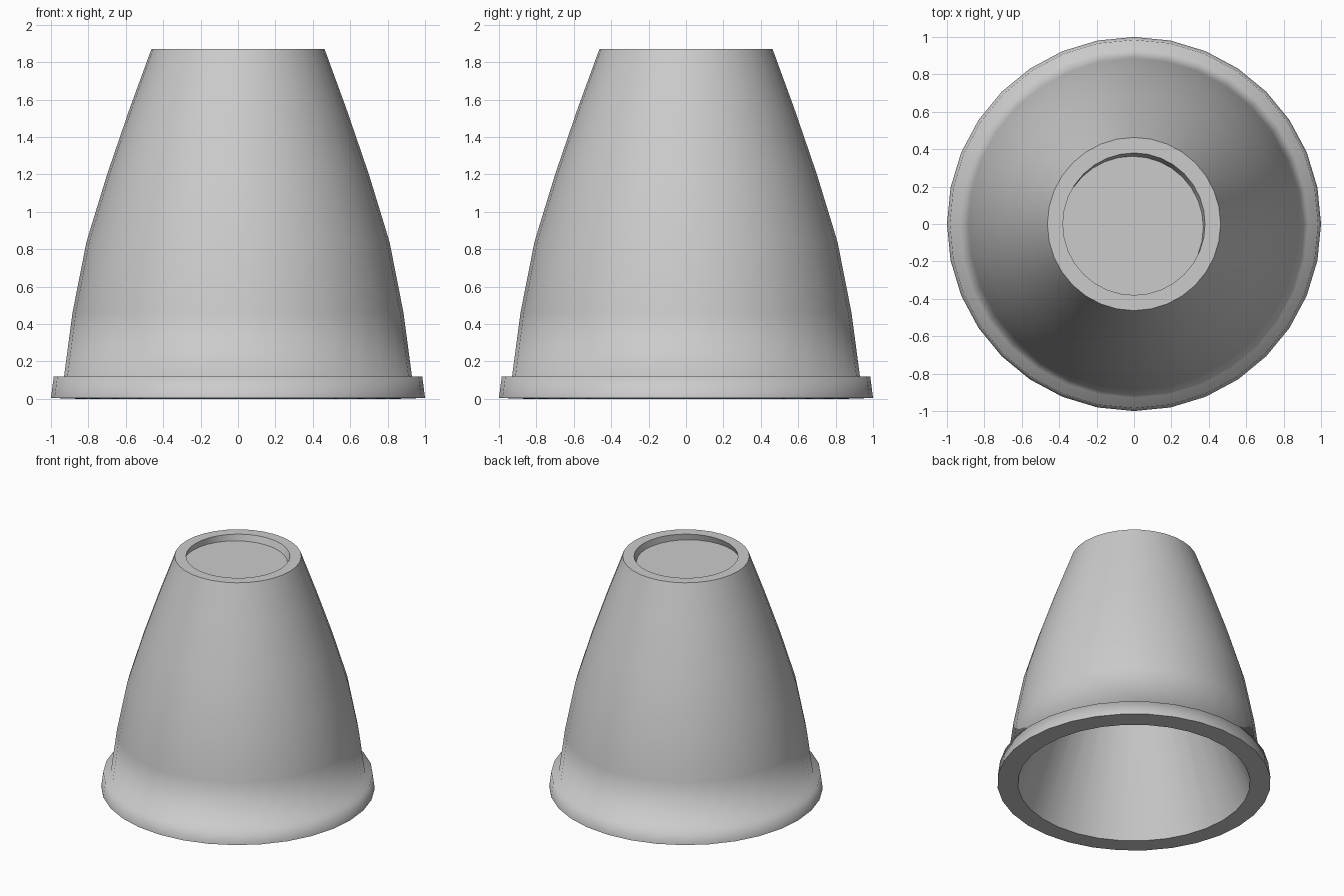
import bpy, bmesh, math

if "Cube" in bpy.data.objects:
    bpy.data.objects.remove(bpy.data.objects["Cube"])

SIDES = 32


def finish(bm, name, angle):
    bmesh.ops.recalc_face_normals(bm, faces=bm.faces)
    mesh = bpy.data.meshes.new(name)
    bm.to_mesh(mesh)
    bm.free()
    ob = bpy.data.objects.new(name, mesh)
    bpy.context.collection.objects.link(ob)
    bpy.ops.object.select_all(action='DESELECT')
    ob.select_set(True)
    bpy.context.view_layer.objects.active = ob
    bpy.ops.object.shade_smooth_by_angle(angle=math.radians(angle))
    return ob


def lathe(name, profile, angle):
    """Revolve an open (radius, height, lean) profile, capping both ends."""
    bm = bmesh.new()
    rings = []
    for r, z, lean in profile:
        ox, oy = lean * math.cos(LEAN_DIR), lean * math.sin(LEAN_DIR)
        rings.append([bm.verts.new((ox + r * math.cos(math.tau * i / SIDES),
                                    oy + r * math.sin(math.tau * i / SIDES), z))
                      for i in range(SIDES)])
    for p, q in zip(rings, rings[1:]):
        for i in range(SIDES):
            k = (i + 1) % SIDES
            bm.faces.new((p[i], p[k], q[k], q[i]))
    bm.faces.new(rings[0])
    bm.faces.new(rings[-1])
    return finish(bm, name, angle)


# The shallow top recess leans towards the front left
LEAN_DIR = math.radians(242)
cavity = [(0.36, 1.30), (0.85, 0.0)]
outer = [(1.0, 0.005), (0.985, 0.12), (0.93, 0.12), (0.885, 0.46),
         (0.81, 0.84), (0.70, 1.20), (0.58, 1.55), (0.463, 1.87)]
profile = [(r, z, 0) for r, z in cavity + outer]
profile += [(0.38, 1.87, 0), (0.38, 1.82, 0.02)]

# Tapered body with a flared foot rim, a hollow below and a recess on top
body = lathe("tapered_body", profile, 45)
# The rim ledge stays smooth into the body
for e in body.data.edges:
    a, b = (body.data.vertices[v].co for v in e.vertices)
    if abs(a.z - 0.12) < 1e-3 and abs(b.z - 0.12) < 1e-3:
        e.use_edge_sharp = False
